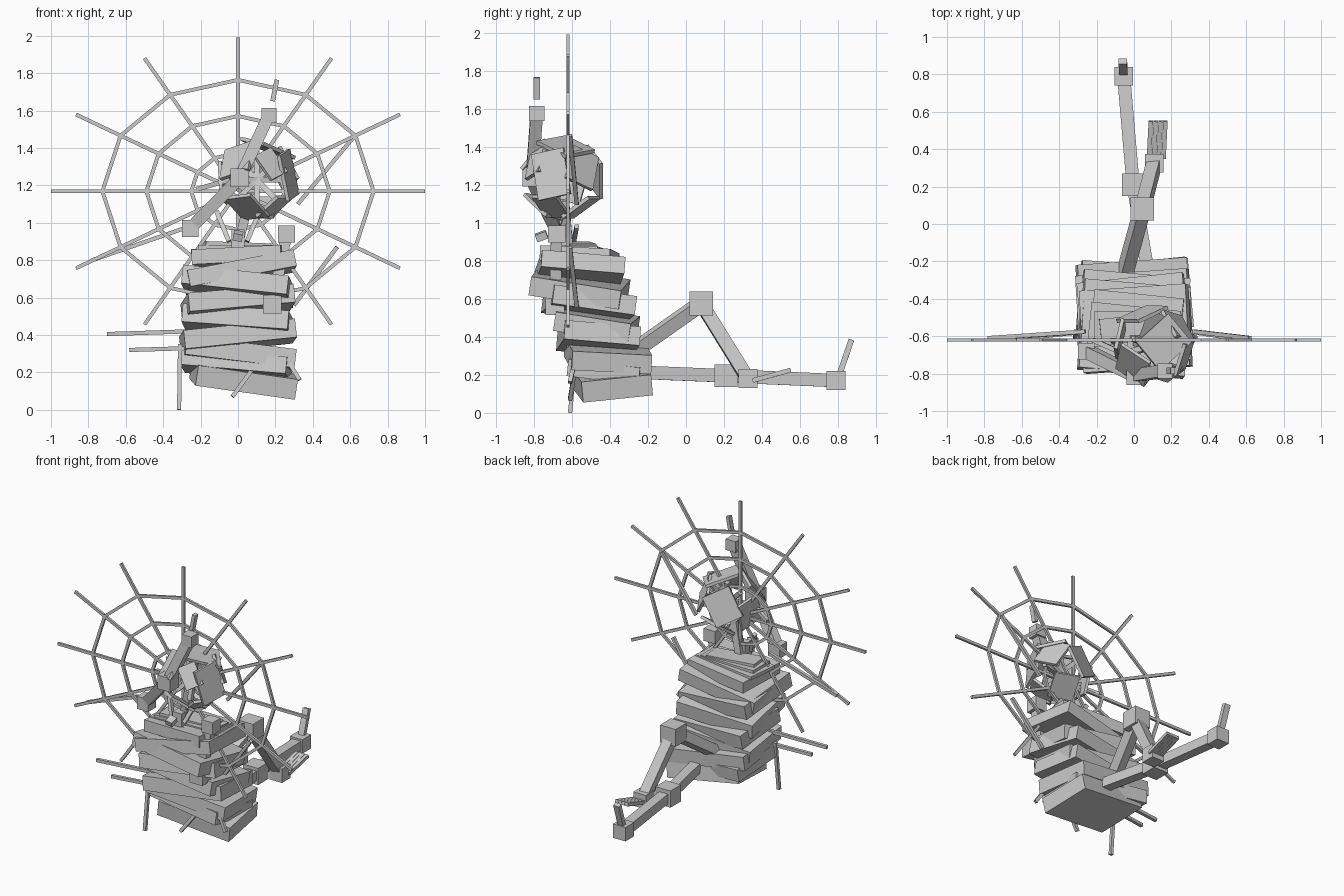
import bpy, math
from mathutils import Vector, Euler, Matrix


def block(name, c, size, rot=(0, 0, 0)):
    bpy.ops.mesh.primitive_cube_add(size=1)
    o = bpy.context.object
    o.name = name
    e = Euler([math.radians(a) for a in rot])
    o.matrix_world = (Matrix.Translation(c) @ e.to_matrix().to_4x4()
                      @ Matrix.Diagonal((*size, 1)))
    return o


def bar(name, a, b, w, d=None):
    # box stretched between two points, one side kept level
    a, b = Vector(a), Vector(b)
    v = b - a
    z = v.normalized()
    up = Vector((0, 1, 0)) if abs(z.y) < 0.8 else Vector((0, 0, 1))
    x = up.cross(z).normalized()
    y = z.cross(x)
    m = Matrix((x, y, z)).transposed().to_4x4()
    o = block(name, (0, 0, 0), (1, 1, 1))
    o.matrix_world = (Matrix.Translation((a + b) / 2) @ m
                      @ Matrix.Diagonal((w, d or w, v.length, 1)))
    return o


def limb(name, joints, sizes, w):
    for i, (p, s) in enumerate(zip(joints, sizes)):
        block(f"{name}_joint_{i}", p, (s, s, s))
        if i:
            bar(f"{name}_link_{i}", joints[i - 1], p, w)


# Web wheel: twelve spokes and three rings on a squashed circle
WY, WZ = -0.62, 1.168


def web(i, r):
    a = i * math.pi / 6
    return (r * math.cos(a), WY, WZ + 0.822 * r * math.sin(a))


for i in range(12):
    bar("web_spoke", web(i, 0.02), web(i, 1.0), 0.02, 0.016)
    for r in (0.25, 0.49, 0.725):
        bar("web_ring", web(i, r), web(i + 1, r), 0.02, 0.016)

# Body: crooked stack of slabs, leaning every way
slabs = [
    ((0.03, -0.39, 0.165), (0.54, 0.37, 0.11), (6, 8, 6)),
    ((-0.01, -0.41, 0.24), (0.57, 0.38, 0.09), (-7, 5, -5)),
    ((0.00, -0.41, 0.30), (0.59, 0.42, 0.10), (-3, 7, 4)),
    ((0.00, -0.46, 0.39), (0.60, 0.40, 0.10), (-5, -6, 4)),
    ((0.00, -0.47, 0.47), (0.57, 0.40, 0.10), (-9, 4, -5)),
    ((0.00, -0.51, 0.57), (0.57, 0.44, 0.10), (-8, -5, 6)),
    ((0.00, -0.56, 0.66), (0.57, 0.48, 0.10), (-9, 6, -5)),
    ((0.01, -0.56, 0.74), (0.58, 0.44, 0.09), (-5, -11, 4)),
    ((0.01, -0.56, 0.82), (0.48, 0.37, 0.08), (-3, -3, -6)),
]
for c, s, r in slabs:
    block("body_slab", c, s, r)

# Shoulder bands narrowing into the neck
for i in range(3):
    block("neck_band", (0, -0.56, 0.855 + 0.014 * i),
          (0.48 - 0.06 * i, 0.24 - 0.05 * i, 0.025), (0, 2 * i - 2, 6 * i - 6))
for z in (0.86, 0.93):
    block("neck_block", (0, -0.66, z), (0.07, 0.07, 0.07))
bar("neck_post", (0, -0.62, 0.88), (0.06, -0.64, 1.12), 0.05)
for x in (-0.06, 0.06):
    bar("neck_strut", (x * 0.8, -0.68, 0.9), (x * 1.9, -0.62, 1.06), 0.025)
block("neck_tab", (0.0, -0.76, 0.93), (0.05, 0.06, 0.04), (20, 10, 0))

# Head: open shell of tilted plates: direction, width, height, spin
HC = Vector((0.1, -0.65, 1.23))
plates = [
    ((-0.55, -0.55, 0.55), 0.19, 0.20, 20), ((0.35, 0.1, 1.0), 0.20, 0.24, 25),
    ((1.0, -0.35, 0.15), 0.18, 0.25, 12), ((0.8, 0.6, 0.35), 0.17, 0.20, -25),
    ((-0.3, -0.55, -0.85), 0.17, 0.19, 10), ((0.45, -0.85, 0.5), 0.12, 0.16, 25),
    ((-0.3, 0.9, 0.2), 0.20, 0.22, 30), ((0.2, 0.55, -0.85), 0.17, 0.18, 0),
    ((-0.95, 0.2, -0.1), 0.17, 0.20, 15), ((0.55, -0.35, -0.85), 0.15, 0.17, 0),
]
for d, w, h, spin in plates:
    d = Vector(d).normalized()
    o = block("head_plate", (0, 0, 0), (1, 1, 1))
    o.matrix_world = (Matrix.Translation(HC + 0.18 * d)
                      @ d.to_track_quat('Z', 'Y').to_matrix().to_4x4()
                      @ Matrix.Rotation(math.radians(spin), 4, 'Z')
                      @ Matrix.Diagonal((w, h, 0.02, 1)))
for i in range(4):
    a = i * math.pi / 4
    v = Vector((math.cos(a), 0.25, math.sin(a))) * 0.15
    bar("head_inner_strut", HC - v, HC + v, 0.03)
bar("face_bar", (-0.22, -0.62, 1.18), (-0.04, -0.7, 1.23), 0.025)

# Raised arm and hanging arm
limb("raised_arm", [(-0.255, -0.68, 0.97), (0.01, -0.81, 1.24), (0.165, -0.785, 1.575)],
     (0.09, 0.10, 0.08), 0.065)
bar("raised_finger", (0.185, -0.785, 1.65), (0.208, -0.785, 1.765), 0.025, 0.035)
limb("lowered_arm", [(0.26, -0.68, 0.94), (0.183, -0.69, 0.565)], (0.09, 0.10), 0.06)

# Stretched leg with upturned foot
limb("straight_leg", [(0.1, -0.4, 0.22), (-0.005, 0.21, 0.195), (-0.055, 0.79, 0.17)],
     (0.10, 0.12, 0.10), 0.07)
bar("upturned_foot", (-0.056, 0.81, 0.21), (-0.06, 0.87, 0.385), 0.045, 0.03)

# Bent leg with four toes
limb("bent_leg", [(-0.07, -0.34, 0.28), (0.045, 0.08, 0.575), (0.108, 0.325, 0.18)],
     (0.10, 0.125, 0.10), 0.07)
for i in range(4):
    bar("bent_leg_toe", (0.08 + 0.026 * i, 0.35, 0.17),
        (0.09 + 0.026 * i, 0.55, 0.225), 0.024)

# Loose strands hanging beside the web
for x1, z1, x2, z2 in [
        (0.32, 1.10, 0.62, 1.46), (0.30, 0.56, 0.53, 0.87),
        (-0.25, 0.42, -0.70, 0.405), (-0.25, 0.33, -0.58, 0.32),
        (-0.31, 0.35, -0.315, 0.00), (0.13, 0.29, -0.03, 0.07),
        (0.23, 0.32, 0.33, 0.16), (-0.26, 0.98, -0.78, 0.80)]:
    bar("strand", (x1, -0.575, z1), (x2, -0.61, z2), 0.022)
